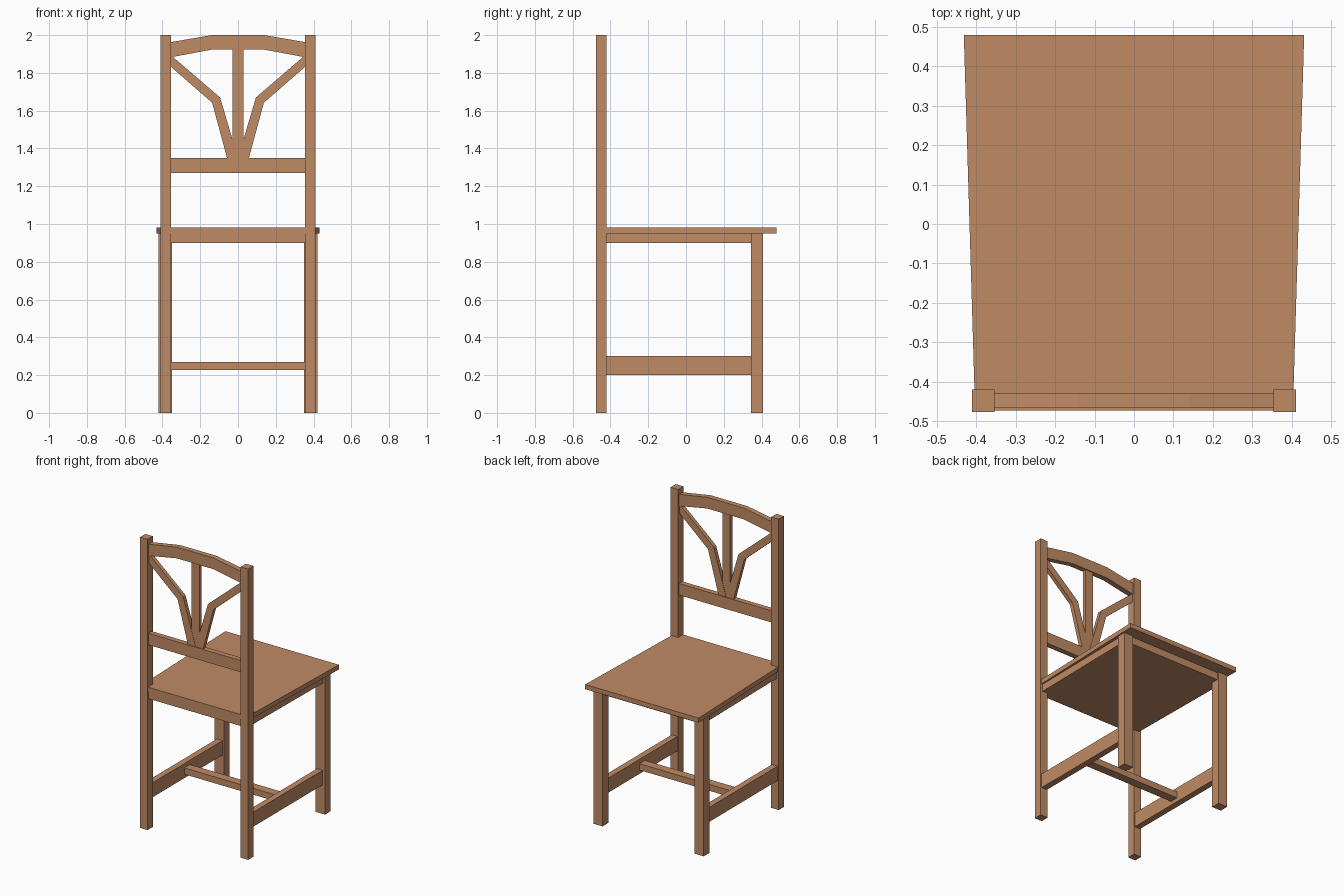
import bpy

default = bpy.data.objects.get("Cube")
if default:
    bpy.data.objects.remove(default, do_unlink=True)

wood = bpy.data.materials.new("warm_wood")
wood.use_nodes = True
colour = (0.53, 0.26, 0.13, 1)
wood.diffuse_color = colour
wood.node_tree.nodes["Principled BSDF"].inputs["Base Color"].default_value = colour


def prism(name, outline, low, high, axis):
    """Extrude a 2D outline along z (plan outline) or y (front outline)."""
    def place(p, t):
        return (p[0], p[1], t) if axis == "z" else (p[0], t, p[1])
    n = len(outline)
    verts = [place(p, t) for t in (low, high) for p in outline]
    faces = [list(range(n)), list(range(n, 2 * n))]
    faces += [[i, (i + 1) % n, (i + 1) % n + n, i + n] for i in range(n)]
    mesh = bpy.data.meshes.new(name)
    mesh.from_pydata(verts, [], faces)
    mesh.materials.append(wood)
    obj = bpy.data.objects.new(name, mesh)
    bpy.context.collection.objects.link(obj)
    # Consistent outward normals
    import bmesh
    bm = bmesh.new()
    bm.from_mesh(mesh)
    bmesh.ops.recalc_face_normals(bm, faces=bm.faces)
    bm.to_mesh(mesh)
    bm.free()
    return obj


def box(name, x, y, z):
    return prism(name, [(x[0], y[0]), (x[1], y[0]), (x[1], y[1]), (x[0], y[1])],
                 z[0], z[1], "z")


def mirrored(half):
    """Complete a half outline (x >= 0) across the centre line."""
    return half + [(-x, y) for x, y in reversed(half)]


# Parts that repeat on both sides
for side, s in (("left", 1), ("right", -1)):
    def span(a, b):
        return sorted((s * a, s * b))
    box(side + "_back_post", span(0.354, 0.411), (-0.477, -0.42), (0, 2))
    box(side + "_leg", span(0.35, 0.42), (0.345, 0.407), (0, 0.95))
    box(side + "_stretcher", span(0.36, 0.403), (-0.42, 0.345), (0.2, 0.3))
    branch = [(0, 1.35), (0.095, 1.67), (0.345, 1.885), (0.355, 1.885),
              (0.355, 1.832), (0.137, 1.642), (0.058, 1.35)]
    prism(side + "_back_branch", [(s * x, z) for x, z in branch],
          -0.462, -0.435, "y")

# Cross stretcher between the side stretchers
box("cross_stretcher", (-0.36, 0.36), (-0.068, -0.008), (0.226, 0.27))

# Seat board notched around the posts, with a solid frame beneath
prism("seat", mirrored([(0.354, -0.473), (0.354, -0.42), (0.405, -0.42), (0.432, 0.48)]),
      0.95, 0.982, "z")
prism("seat_frame", mirrored([(0.354, -0.467), (0.354, -0.42), (0.395, -0.42),
                              (0.405, 0.345), (0.405, 0.395)]),
      0.9, 0.95, "z")

# Backrest
box("lower_back_rail", (-0.354, 0.354), (-0.467, -0.43), (1.27, 1.35))
box("centre_slat", (-0.03, 0.03), (-0.46, -0.437), (1.35, 1.93))
prism("crest_rail", mirrored([(0.14, 2.0), (0.354, 1.963), (0.354, 1.883), (0.14, 1.923)]),
      -0.467, -0.43, "y")
